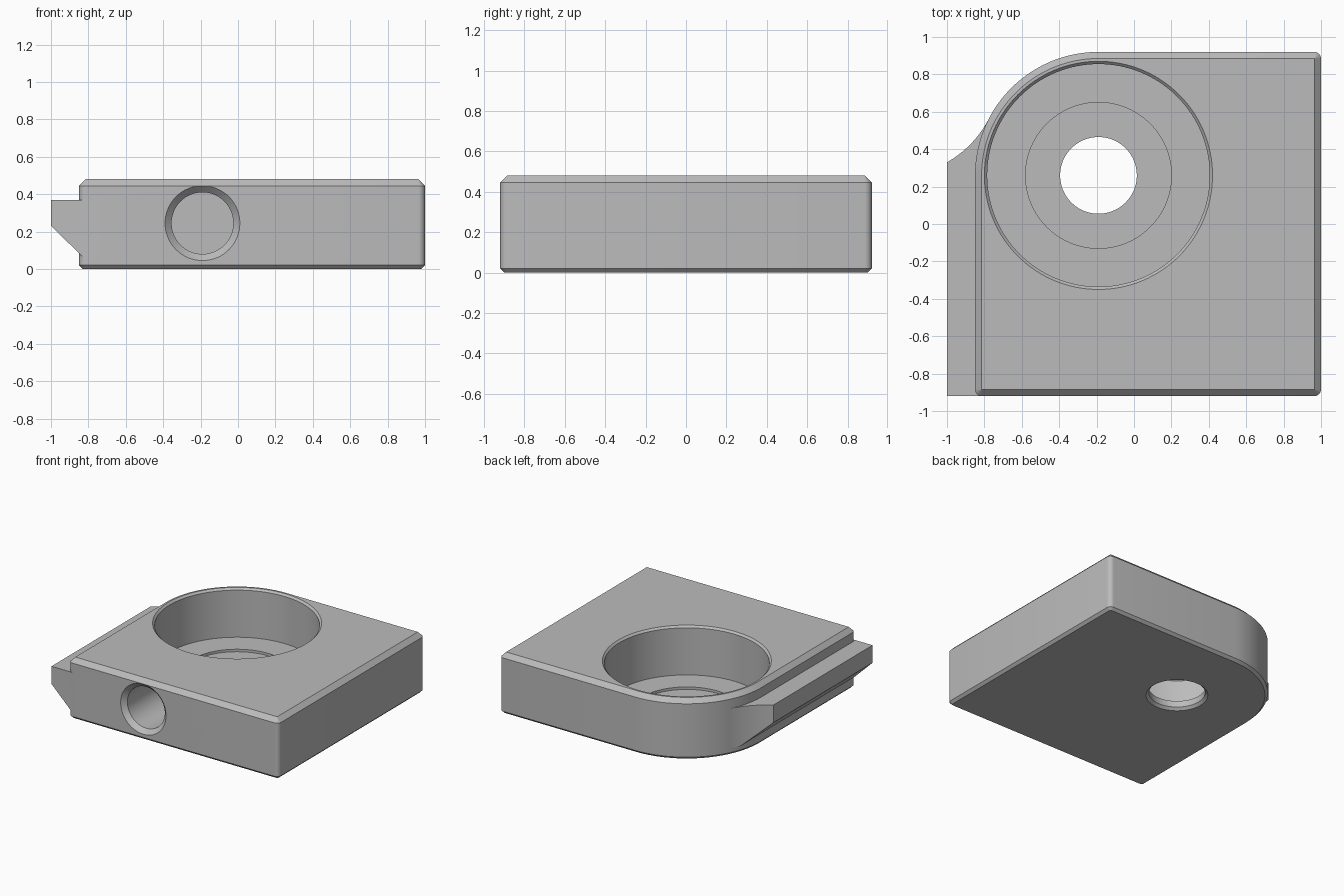
import bpy, bmesh, math
from mathutils import Matrix

default = bpy.data.objects.get("Cube")
if default:
    bpy.data.objects.remove(default, do_unlink=True)

WEST, EAST, SOUTH, NORTH = -0.85, 1.0, -0.92, 0.92
HEIGHT = 0.48
BORE = (-0.19, 0.26)          # the big corner round is concentric with the bore
CORNER, ROUND = 0.036, 0.66

grey = bpy.data.materials.new("plain_grey")
grey.use_nodes = True
colour = (0.5, 0.5, 0.5, 1)
grey.diffuse_color = colour
grey.node_tree.nodes["Principled BSDF"].inputs["Base Color"].default_value = colour


def finish(name, bm):
    """Turn a bmesh into a named grey object."""
    bmesh.ops.recalc_face_normals(bm, faces=bm.faces)
    mesh = bpy.data.meshes.new(name)
    bm.to_mesh(mesh)
    bm.free()
    mesh.materials.append(grey)
    obj = bpy.data.objects.new(name, mesh)
    bpy.context.collection.objects.link(obj)
    return obj


def loft(name, rings):
    """Join equal-length rings of points and cap both ends."""
    bm = bmesh.new()
    loops = [[bm.verts.new(p) for p in ring] for ring in rings]
    for low, high in zip(loops, loops[1:]):
        for i in range(len(low)):
            j = (i + 1) % len(low)
            bm.faces.new((low[i], low[j], high[j], high[i]))
    bm.faces.new(loops[0])
    bm.faces.new(loops[-1])
    return finish(name, bm)


def turned(name, profile, matrix, steps=128):
    """Solid of revolution from (radius, height) pairs."""
    rings = []
    for radius, z in profile:
        angles = [math.tau * i / steps for i in range(steps)]
        rings.append([(radius * math.cos(a), radius * math.sin(a), z) for a in angles])
    obj = loft(name, rings)
    obj.data.transform(matrix)
    return obj


def outline(inset, z):
    """Block outline with small corner rounds and one large one."""
    c = CORNER
    corners = [(EAST - c, NORTH - c, c, 0, 6), (*BORE, ROUND, 90, 40),
               (WEST + c, SOUTH + c, c, 180, 6), (EAST - c, SOUTH + c, c, 270, 6)]
    points = []
    for cx, cy, radius, start, steps in corners:
        for i in range(steps + 1):
            a = math.radians(start + 90 * i / steps)
            r = radius - inset
            points.append((cx + r * math.cos(a), cy + r * math.sin(a), z))
    return points


def combine(target, tool, operation):
    """Apply a boolean and discard the tool."""
    mod = target.modifiers.new(operation, "BOOLEAN")
    mod.operation, mod.object, mod.solver = operation, tool, "EXACT"
    bpy.ops.object.select_all(action="DESELECT")
    bpy.context.view_layer.objects.active = target
    target.select_set(True)
    bpy.ops.object.modifier_apply(modifier=mod.name)
    bpy.data.objects.remove(tool, do_unlink=True)


# Chamfered block
block = loft("bored_block", [outline(0.02, 0), outline(0, 0.02),
                             outline(0, HEIGHT - 0.035), outline(0.035, HEIGHT)])

# Side ledge with sloped underside, its back end swept away by a round cut
section = [(-1, 0.37), (-1, 0.23), (-0.82, 0.055), (-0.74, 0.055), (-0.74, 0.37)]
ledge = loft("side_ledge", [[(x, y, z) for x, z in section] for y in (SOUTH, 0.56)])
sweep = turned("ledge_cutter", [(0.57, -0.1), (0.57, 0.6)],
               Matrix.Translation((-1.282, 0.825, 0)))
combine(ledge, sweep, "DIFFERENCE")
combine(block, ledge, "UNION")

# Stepped through bore, chamfered at both mouths
bore = turned("bore_cutter", [(0.325, -0.1), (0.205, 0.02), (0.205, 0.07), (0.39, 0.07),
                              (0.39, 0.09), (0.595, 0.09), (0.595, HEIGHT - 0.015),
                              (0.71, HEIGHT + 0.1)],
              Matrix.Translation((*BORE, 0)))
combine(block, bore, "DIFFERENCE")

# Blind front hole with chamfered mouth
front_hole = turned("front_hole_cutter", [(0.3, -0.1), (0.165, 0.035), (0.165, 0.5)],
                    Matrix.Translation((BORE[0], SOUTH, 0.245))
                    @ Matrix.Rotation(-math.pi / 2, 4, "X"), 64)
combine(block, front_hole, "DIFFERENCE")

bpy.ops.object.select_all(action="DESELECT")
block.select_set(True)
bpy.context.view_layer.objects.active = block
bpy.ops.object.shade_smooth_by_angle(angle=math.radians(20))
